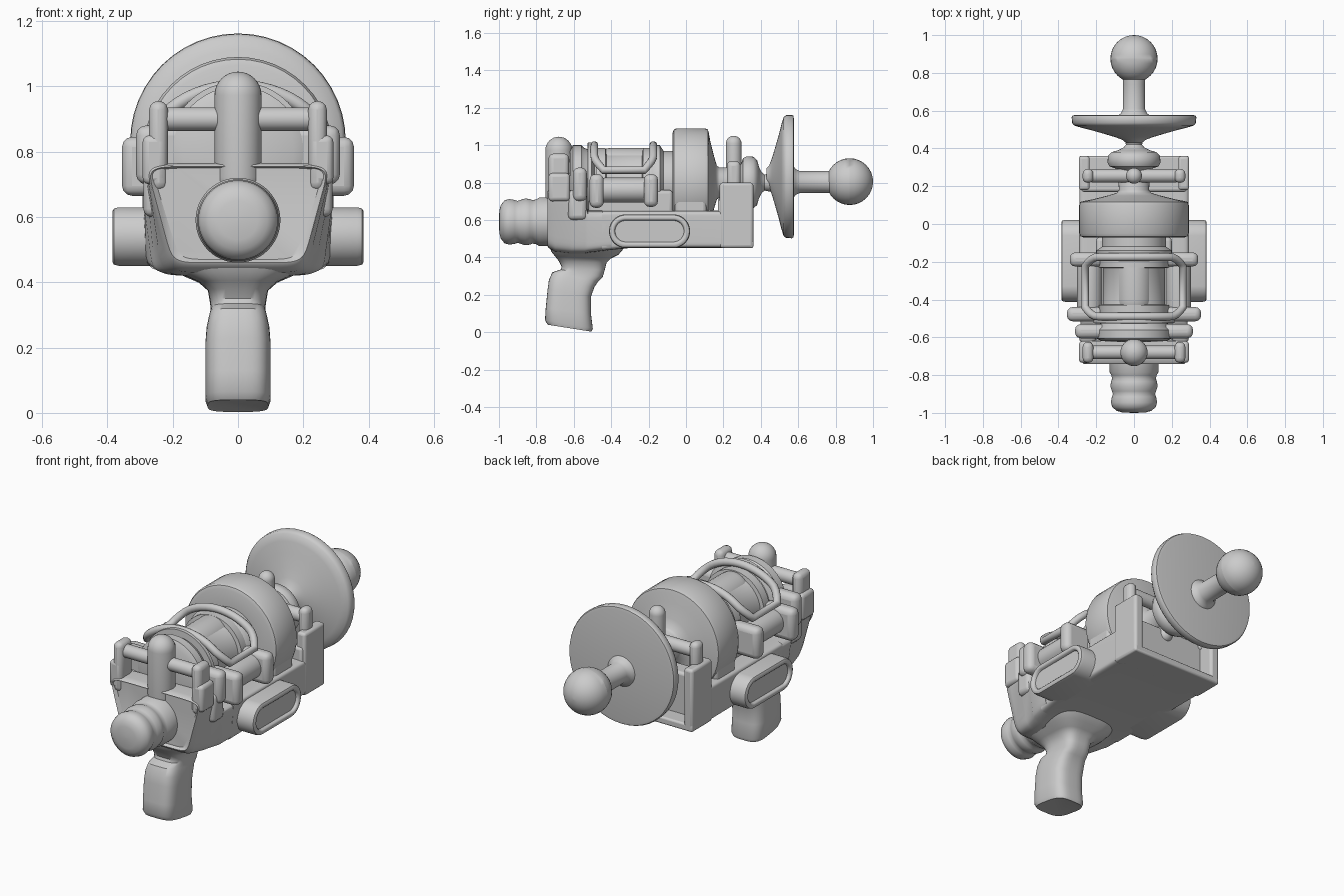
import bpy, bmesh
from math import sin, cos, pi, copysign, radians

if "Cube" in bpy.data.objects:
    bpy.data.objects.remove(bpy.data.objects["Cube"])


def finish(name, bm, bevel=0, seg=3):
    bmesh.ops.recalc_face_normals(bm, faces=bm.faces)
    me = bpy.data.meshes.new(name)
    bm.to_mesh(me)
    bm.free()
    ob = bpy.data.objects.new(name, me)
    bpy.context.collection.objects.link(ob)
    if bevel:
        m = ob.modifiers.new("bevel", 'BEVEL')
        m.width, m.segments, m.limit_method = bevel, seg, 'ANGLE'
    return ob


def skin(name, rings):
    """Bridge a list of point rings and cap both ends."""
    bm = bmesh.new()
    vs = [[bm.verts.new(p) for p in r] for r in rings]
    n = len(vs[0])
    for a, b in zip(vs, vs[1:]):
        for i in range(n):
            bm.faces.new((a[i], a[(i + 1) % n], b[(i + 1) % n], b[i]))
    bm.faces.new(vs[0])
    bm.faces.new(vs[-1])
    return finish(name, bm)


def lathe(name, prof, origin, axis='Y', n=48):
    """Revolve (distance along axis, radius) pairs."""
    ox, oy, oz = origin
    rings = []
    for d, r in prof:
        ring = []
        for i in range(n):
            u, v = r * cos(2 * pi * i / n), r * sin(2 * pi * i / n)
            p = {'X': (d, u, v), 'Y': (u, d, v), 'Z': (u, v, d)}[axis]
            ring.append((p[0] + ox, p[1] + oy, p[2] + oz))
        rings.append(ring)
    return skin(name, rings)


def capsule(name, a, b, r, origin, axis):
    k = [i * pi / 16 for i in range(9)]
    prof = [(a + r - r * cos(t), max(r * sin(t), .001)) for t in k]
    prof += [(b - r + r * sin(t), max(r * cos(t), .001)) for t in k]
    return lathe(name, prof, origin, axis, 32)


def box(name, x, y, z, bevel=.015):
    bm = bmesh.new()
    bmesh.ops.create_cube(bm, size=1)
    for v in bm.verts:
        v.co = [(lo + hi) / 2 + c * (hi - lo) for c, (lo, hi) in zip(v.co, (x, y, z))]
    return finish(name, bm, bevel)


def sq(t, n):
    """Superellipse coordinates."""
    f = lambda c: copysign(abs(c) ** (2 / n), c)
    return f(cos(t)), f(sin(t))


def sided(s, a, b):
    return tuple(sorted((s * a, s * b)))


# lower body: rounded sections along y (y, bottom half width, top half width, zb, zt)
def hull(name, secs, n=9):
    rings = []
    for y, wb, wt, zb, zt in secs:
        ring = []
        for i in range(56):
            u, v = sq(2 * pi * (i + .5) / 56, n)
            w = wb + (wt - wb) * (v + 1) / 2
            ring.append((u * w, y, (zb + zt) / 2 + v * (zt - zb) / 2))
        rings.append(ring)
    return skin(name, rings)


hull("rear_body", [(-.725, .18, .265, .47, .75), (-.74, .20, .28, .46, .755), (-.735, .20, .285, .45, .76),
                   (-.70, .21, .29, .43, .765), (-.62, .23, .29, .42, .765), (-.61, .23, .29, .42, .72),
                   (-.54, .25, .29, .42, .70), (-.525, .26, .29, .425, .65), (-.40, .28, .29, .44, .65)])
hull("lower_body", [(-.45, .27, .29, .435, .65), (-.3, .285, .29, .45, .65), (.25, .29, .29, .45, .65)], 14)

# front cradle: bulkhead, floor and side walls around an open recess
box("front_bulkhead", (-.28, .28), (.17, .27), (.46, .72))
box("front_floor", (-.29, .29), (.2, .36), (.45, .49), .01)
for s in (-1, 1):
    box("front_side_wall", sided(s, .235, .292), (.18, .36), (.45, .80))
    box("rear_side_wall", sided(s, .22, .292), (-.735, -.62), (.70, .85), .02)
    box("rear_side_step", sided(s, .2, .29), (-.63, -.53), (.60, .76), .025)

# yokes: side posts, crossbar and round-topped centre post
for name, y, bar_z, top in (("rear", -.68, .90, 1.045), ("front", .255, .86, 1.05)):
    d = .055 if name == "rear" else .037
    for s in (-1, 1):
        box(name + "_yoke_post", sided(s, .215, .272), (y - d, y + d), (.68, bar_z + .055), .026)
    capsule(name + "_yoke_bar", -.25, .25, .036, (0, y, bar_z), 'X')
    r = .072 if name == "rear" else .042
    capsule(name + "_centre_post", .65, top, r, (0, y, 0), 'Z')

# rear knob with ridges
lathe("rear_knob", [(-1, .001), (-.998, .06), (-.99, .09), (-.97, .115), (-.945, .122), (-.915, .117),
                    (-.90, .112), (-.885, .117), (-.86, .125), (-.835, .122), (-.82, .116), (-.80, .12),
                    (-.785, .13), (-.70, .13)], (0, 0, .59))

# main barrel: rear disc, flange, core, drum, shaft and collar
lathe("rear_disc", [(-.625, .05), (-.62, .17), (-.605, .2), (-.56, .2), (-.545, .185), (-.50, .17)], (0, 0, .80))
lathe("core", [(-.53, .15), (-.525, .215), (-.505, .215), (-.49, .18), (-.45, .165), (-.22, .165),
               (-.19, .18), (-.165, .2), (-.14, .2), (-.12, .17), (-.05, .17)], (0, 0, .80))
lathe("drum", [(-.07, .15), (-.072, .265), (-.065, .283), (-.05, .29), (.1, .29), (.117, .284), (.122, .265),
               (.13, .22), (.15, .14), (.165, .09), (.18, .08), (.28, .085), (.295, .10), (.305, .13),
               (.325, .14), (.36, .138), (.38, .12), (.39, .085), (.405, .055), (.42, .043), (.46, .05)],
      (0, 0, .80))
box("drum_saddle", (-.27, .27), (-.06, .11), (.6, .8), .02)
box("core_saddle", (-.2, .2), (-.52, -.07), (.6, .76), .02)

# top ribs on the core between the frame windows
capsule("top_spine", -.5, -.12, .10, (0, 0, .885), 'Y')
for y in (-.455, -.205):
    lathe("core_rib", [(y - .03, .16), (y - .025, .185), (y + .025, .185), (y + .03, .16)], (0, 0, .80))

# arched frame over the core
cu = bpy.data.curves.new("arched_frame", 'CURVE')
cu.dimensions, cu.bevel_depth, cu.bevel_resolution = '3D', .021, 4
arch = [radians(24 + 132 * i / 20) for i in range(21)]
pts = []
for y0, d, ts in ((-.49, 1, arch), (-.175, -1, arch[::-1])):
    for t in ts:
        bend = max(0, abs(cos(t)) - .68) ** 2 * .9     # corners turn into the rails
        pts.append((.283 * cos(t), y0 + d * bend, .775 + .225 * sin(t)))
sp = cu.splines.new('POLY')
sp.points.add(len(pts) - 1)
for p, c in zip(sp.points, pts):
    p.co = (*c, 1)
sp.use_cyclic_u = True
bpy.context.collection.objects.link(bpy.data.objects.new("arched_frame", cu))

# side canisters with clamps, and oval pods below them
for s in (-1, 1):
    capsule("side_canister", -.50, -.15, .066, (s * .235, 0, .76), 'Y')
    box("rear_clamp", sided(s, .16, .355), (-.515, -.44), (.665, .845), .03)
    box("front_clamp", sided(s, .16, .34), (-.225, -.15), (.67, .845), .03)
    box("rear_lug", sided(s, .12, .312), (-.605, -.53), (.70, .88), .03)
    rings = []
    for x, r in ((.2, .09), (.365, .09), (.38, .086), (.385, .077), (.385, .066), (.38, .06), (.368, .057)):
        ring = []
        for i in range(40):
            t = 2 * pi * (i + .5) / 40
            ring.append((s * x, -.195 + copysign(.127, cos(t)) + r * cos(t), .54 + r * sin(t)))
        rings.append(ring)
    skin("oval_pod", rings)

# emitter: dish, rod and ball
lathe("dish", [(.43, .043), (.445, .06), (.46, .10), (.475, .15), (.495, .22), (.51, .28), (.522, .318),
               (.535, .328), (.565, .33), (.574, .325), (.577, .31), (.575, .001)], (0, 0, .832))
lathe("rod", [(.56, .09), (.575, .085), (.585, .07), (.61, .058), (.74, .058), (.8, .062)], (0, 0, .803))
capsule("tip_ball", .75, 1, .125, (0, 0, .805), 'Y')

# grip: sections up z (back y, front y, back z, front z, half width)
rings = []
for yb, yf, zb, zf, w in ((-.71, -.53, .038, .012, .075), (-.74, -.505, .04, .003, .093),
                          (-.754, -.498, .065, .02, .1), (-.75, -.508, .13, .10, .1),
                          (-.74, -.508, .23, .19, .1), (-.733, -.49, .28, .24, .096),
                          (-.715, -.47, .32, .27, .088), (-.67, -.445, .335, .295, .083),
                          (-.665, -.435, .35, .33, .086), (-.68, -.425, .38, .37, .092),
                          (-.70, -.40, .405, .395, .12), (-.72, -.36, .43, .415, .17),
                          (-.73, -.33, .46, .45, .2)):
    ring = []
    for i in range(40):
        u, v = sq(2 * pi * (i + .5) / 40, 3.5)
        f = (v + 1) / 2
        ring.append((u * w, yb + (yf - yb) * f, zb + (zf - zb) * f))
    rings.append(ring)
skin("grip", rings)

# smooth shading with crisp edges
for ob in bpy.context.scene.objects:
    ob.select_set(ob.type == 'MESH')
    if ob.type == 'MESH':
        bpy.context.view_layer.objects.active = ob
bpy.ops.object.shade_smooth_by_angle(angle=radians(40))
